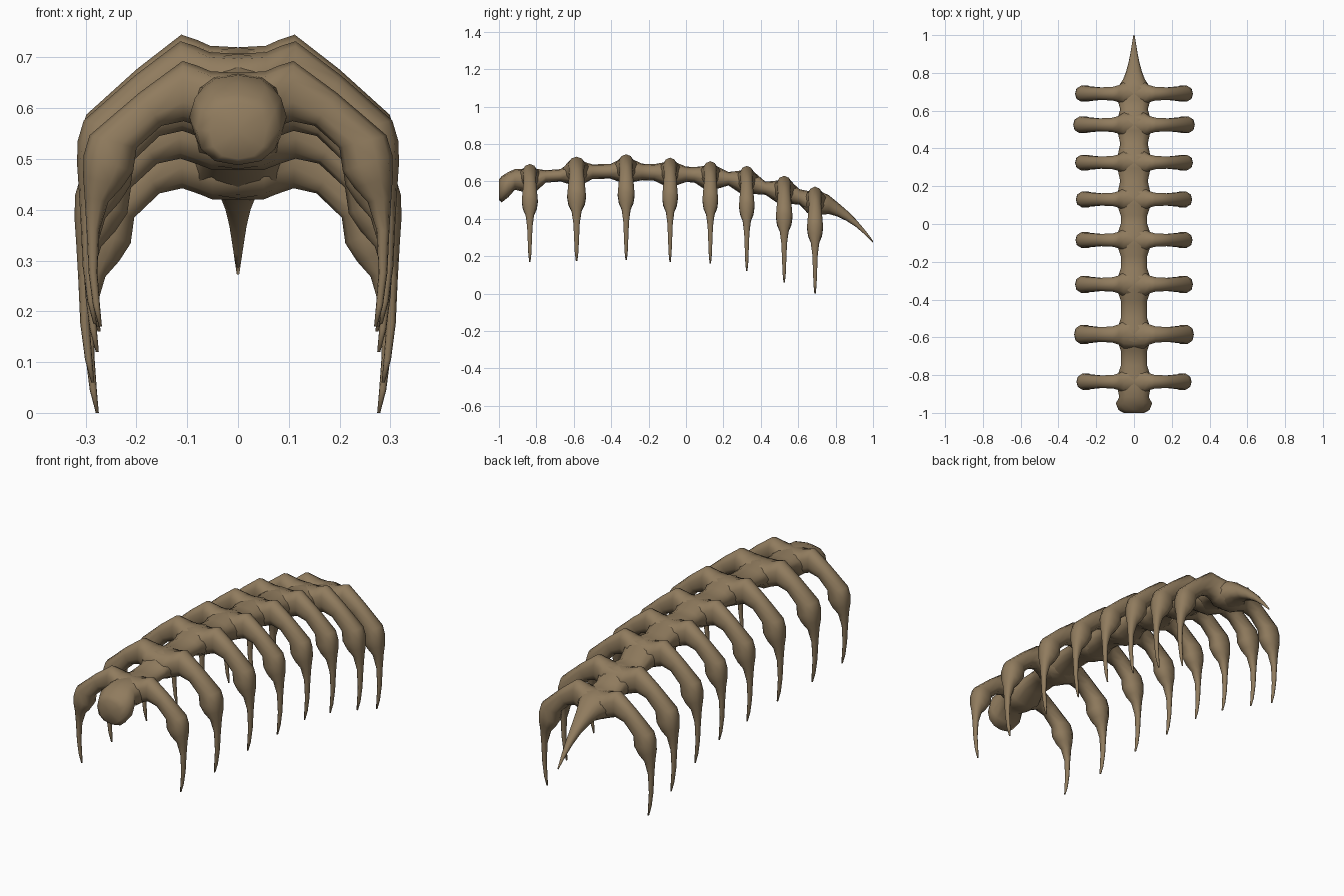
import bpy, bmesh, math
from mathutils import Vector

bone = bpy.data.materials.new("dull brown bone")
bone.diffuse_color = (0.28, 0.20, 0.112, 1)


def loft(name, rings):
    """Skin a list of closed rings (equal point counts) and cap both ends."""
    bm = bmesh.new()
    vs = [[bm.verts.new(p) for p in r] for r in rings]
    n = len(rings[0])
    for a, b in zip(vs, vs[1:]):
        for i in range(n):
            j = (i + 1) % n
            bm.faces.new((a[i], a[j], b[j], b[i]))
    for r in (vs[0], vs[-1]):
        c = bm.verts.new(sum((v.co for v in r), Vector()) / n)
        for i in range(n):
            bm.faces.new((r[i], r[(i + 1) % n], c))
    bmesh.ops.recalc_face_normals(bm, faces=bm.faces[:])
    me = bpy.data.meshes.new(name)
    bm.to_mesh(me)
    bm.free()
    me.materials.append(bone)
    for p in me.polygons:
        p.use_smooth = True
    ob = bpy.data.objects.new(name, me)
    bpy.context.collection.objects.link(ob)
    return ob


def ring(center, u, v, n=10):
    """Slightly squared ellipse spanned by half axes u and v."""
    pts = []
    for i in range(n):
        a = 2 * math.pi * i / n
        c, s = math.cos(a), math.sin(a)
        c = math.copysign(abs(c) ** 0.85, c)
        s = math.copysign(abs(s) ** 0.85, s)
        pts.append(center + u * c + v * s)
    return pts


# rib: y, top height, tip height, half span, thickness factor
ribs = [(-0.835, 0.693, 0.17, 0.305, 0.95), (-0.585, 0.732, 0.175, 0.317, 1.12),
        (-0.32, 0.745, 0.18, 0.312, 1.0), (-0.085, 0.727, 0.17, 0.310, 0.93),
        (0.13, 0.708, 0.16, 0.308, 0.93), (0.325, 0.683, 0.12, 0.312, 0.92),
        (0.525, 0.63, 0.06, 0.322, 0.98), (0.69, 0.572, 0.0, 0.312, 0.95)]

# half rib profile: outer x, z, inner x, z (below the top), half width in y
prof = [(0.0, -0.025, 0.0, -0.15, 0.07), (0.055, -0.022, 0.05, -0.15, 0.068),
        (0.082, -0.010, 0.075, -0.14, 0.050), (0.112, 0.0, 0.11, -0.128, 0.040),
        (0.20, -0.068, 0.155, -0.138, 0.036), (0.30, -0.158, 0.205, -0.185, 0.043),
        (0.312, -0.20, 0.212, -0.235, 0.047), (0.313, -0.245, 0.235, -0.27, 0.041),
        (0.310, -0.29, 0.262, -0.30, 0.025), (0.306, -0.36, 0.280, -0.36, 0.016),
        (0.302, -0.45, 0.284, -0.45, 0.012), (0.293, -0.52, 0.279, -0.52, 0.009),
        (0.281, -0.565, 0.275, -0.565, 0.004)]

# paired curved ribs, each one arch from tip to tip
for k, (y, top, tip, span, w) in enumerate(ribs):
    zs, xs = (top - tip) / 0.565, span / 0.313
    rings = []
    for sgn, part in ((-1, prof[:0:-1]), (1, prof)):
        for ox, oz, ix, iz, hw in part:
            o = Vector((sgn * ox * xs, y, top + oz * zs))
            i = Vector((sgn * ix * xs, y, top + iz * zs))
            rings.append(ring((o + i) / 2, (o - i) / 2, Vector((0, hw * w, 0))))
    loft("rib_pair_%d" % (k + 1), rings)

# spine: y, half width, top z, bottom z
spine = [(-1.0, 0.055, 0.61, 0.50), (-0.985, 0.082, 0.628, 0.488),
         (-0.95, 0.096, 0.65, 0.515), (-0.915, 0.078, 0.665, 0.555)]
gaps = [(0.658, 0.602), (0.688, 0.618), (0.69, 0.608), (0.675, 0.60),
        (0.65, 0.578), (0.598, 0.528), (0.558, 0.475)]
for k, (y, top, tip, span, w) in enumerate(ribs):
    for d in (-0.03, 0.03):
        spine.append((y + d, 0.088, top - 0.025, top - 0.15))
    if k < 7:
        zt, zb = gaps[k]
        ya, yb = y + 0.085, ribs[k + 1][0] - 0.085
        t2, t1 = ribs[k + 1][1], top
        if yb - ya > 0.04:
            spine.append((ya, 0.07, zt * 0.85 + (t1 - .025) * .15, zb * .85 + (t1 - .15) * .15))
            spine.append((yb, 0.07, zt * 0.85 + (t2 - .025) * .15, zb * .85 + (t2 - .15) * .15))
        else:
            spine.append(((ya + yb) / 2, 0.073, zt, zb))
# tapering tail spike
spine += [(0.765, 0.058, 0.525, 0.425), (0.81, 0.041, 0.488, 0.412),
          (0.86, 0.028, 0.445, 0.388), (0.91, 0.018, 0.395, 0.355),
          (0.96, 0.010, 0.336, 0.312), (1.0, 0.003, 0.282, 0.272)]
loft("spine_and_tail", [ring(Vector((0, y, (t + b) / 2)), Vector((hw, 0, 0)),
                             Vector((0, 0, (t - b) / 2)), 12)
                        for y, hw, t, b in spine])
